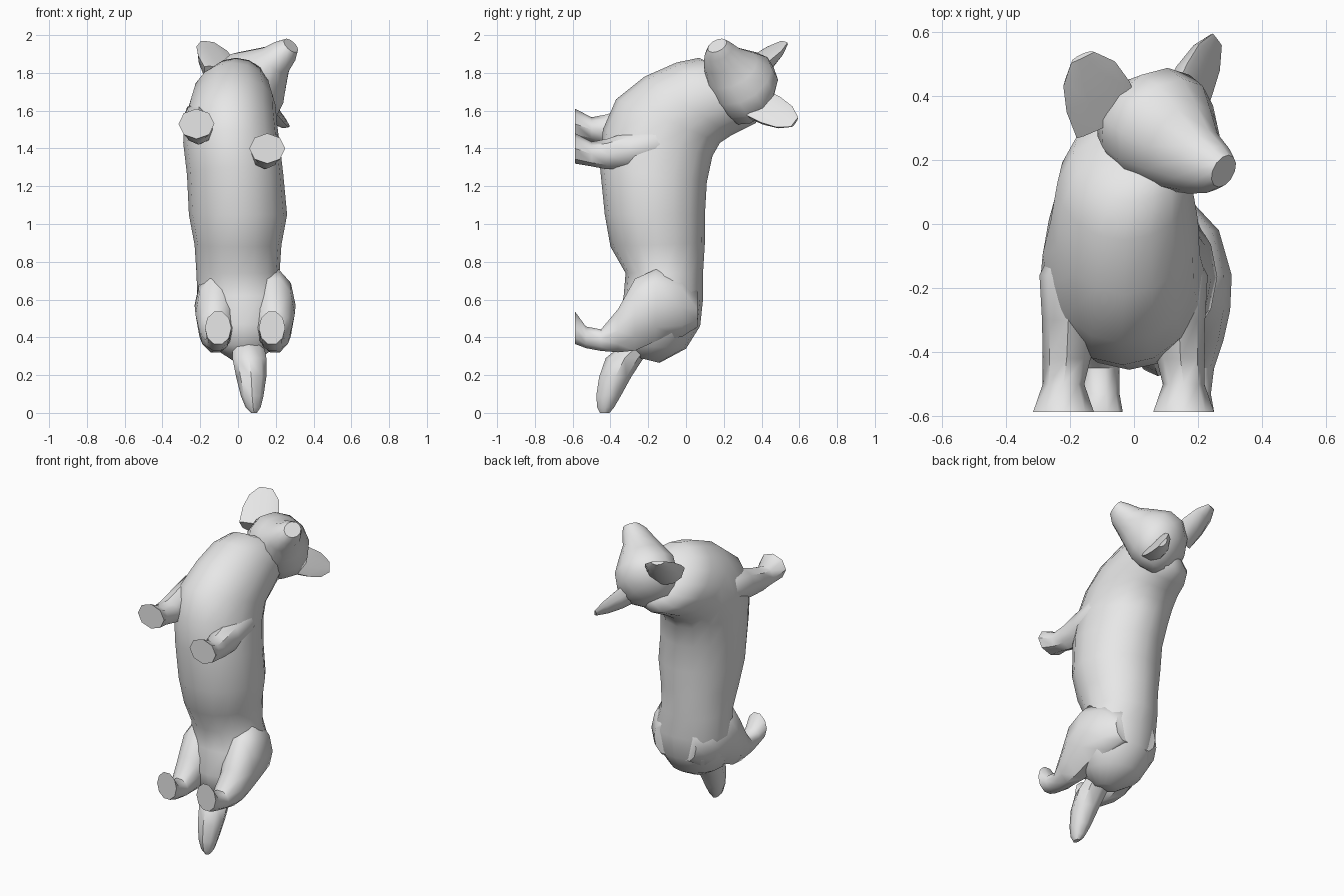
import bpy
import bmesh
import math
from mathutils import Vector

cube = bpy.data.objects.get("Cube")
if cube:
    bpy.data.objects.remove(cube, do_unlink=True)

# One plain grey for the whole animal
grey = bpy.data.materials.new("plain_grey")
grey.use_nodes = True
GREY = (0.8, 0.8, 0.8, 1)
grey.diffuse_color = GREY
grey.node_tree.nodes["Principled BSDF"].inputs["Base Color"].default_value = GREY

X, Y, Z = Vector((1, 0, 0)), Vector((0, 1, 0)), Vector((0, 0, 1))


def loft(name, rings, sides, cup=1):
    """Skin elliptical rings (centre, side axis, facing axis); cup flattens the facing half."""
    bm = bmesh.new()
    loops = []
    for centre, side, facing in rings:
        loop = []
        for i in range(sides):
            angle = math.tau * i / sides
            s = math.sin(angle)
            depth = s * cup if s > 0 else s
            loop.append(bm.verts.new(centre + side * math.cos(angle) + facing * depth))
        loops.append(loop)
    for low, high in zip(loops, loops[1:]):
        for i in range(sides):
            j = (i + 1) % sides
            bm.faces.new((low[i], low[j], high[j], high[i]))
    bm.faces.new(loops[0])
    bm.faces.new(loops[-1])
    bmesh.ops.recalc_face_normals(bm, faces=bm.faces)
    mesh = bpy.data.meshes.new(name)
    bm.to_mesh(mesh)
    bm.free()
    mesh.materials.append(grey)
    obj = bpy.data.objects.new(name, mesh)
    bpy.context.collection.objects.link(obj)
    bpy.ops.object.select_all(action="DESELECT")
    obj.select_set(True)
    bpy.context.view_layer.objects.active = obj
    bpy.ops.object.shade_smooth_by_angle(angle=math.radians(45))


def tube(name, sections, side, facing, sides=10):
    """Loft sections of (x, y, z, half width, half depth) along fixed axes."""
    rings = [(Vector((x, y, z)), side * a, facing * b) for x, y, z, a, b in sections]
    loft(name, rings, sides)


# Trunk and neck: belly y, belly z, back y, back z, middle x, half width
trunk = [
    (-.28, .30, -.14, .265, .04, .07),
    (-.34, .36, 0, .34, .03, .17),
    (-.36, .47, .075, .46, .03, .23),
    (-.33, .62, .09, .60, .03, .245),
    (-.32, .74, .09, .74, 0, .22),
    (-.40, .88, .10, .90, 0, .23),
    (-.43, 1.05, .10, 1.05, 0, .26),
    (-.455, 1.30, .11, 1.22, -.015, .255),
    (-.44, 1.50, .14, 1.36, -.035, .255),
    (-.37, 1.66, .18, 1.43, -.04, .245),
    (-.22, 1.78, .24, 1.47, -.03, .23),
    (-.05, 1.855, .30, 1.50, -.03, .21),
    (.07, 1.88, .37, 1.535, -.01, .18),
    (.17, 1.83, .39, 1.60, .02, .12),
    (.24, 1.77, .36, 1.66, .05, .06),
]
rings = []
for belly_y, belly_z, back_y, back_z, mid, half in trunk:
    belly = Vector((mid, belly_y, belly_z))
    back = Vector((mid, back_y, back_z))
    rings.append(((belly + back) / 2, X * half, (back - belly) / 2))
loft("body", rings, 16)

# Head turned to one side, running from skull to nose
gaze = Vector((.6, -.4, .65)).normalized()
head_side = gaze.cross(Y).normalized()
head_up = head_side.cross(gaze)
tube("head", [
    (-.03, .34, 1.60, .09, .08),
    (.01, .34, 1.645, .165, .14),
    (.055, .325, 1.71, .205, .178),
    (.10, .285, 1.77, .19, .185),
    (.15, .24, 1.82, .14, .15),
    (.20, .195, 1.87, .092, .11),
    (.25, .172, 1.915, .072, .082),
    (.28, .165, 1.945, .048, .055),
], head_side, head_up, 12)


# Thick upright ears with flattened fronts
def ear(name, base, tip, look, width):
    base, tip = Vector(base), Vector(tip)
    axis = tip - base
    side = axis.cross(look).normalized()
    facing = side.cross(axis).normalized()
    profile = [(0, .11, .10), (.4, .11, .08), (.75, .09, .05), (1, .04, .02)]
    rings = [(base + axis * t, side * w * width, facing * d) for t, w, d in profile]
    loft(name, rings, 10, cup=.12)


ear("right_ear", (-.08, .315, 1.82), (-.16, .52, 1.965), Vector((.3, -.4, .85)), 1)
ear("left_ear", (.165, .36, 1.65), (.26, .575, 1.54), gaze, .85)

# Short front legs with flat soles, one stepping ahead
front = [
    (.12, -.08, 1.43, .07, .08),
    (.14, -.16, 1.42, .09, .10),
    (.14, -.30, 1.39, .082, .10),
    (.145, -.42, 1.37, .075, .08),
    (.155, -.50, 1.37, .065, .065),
    (.155, -.587, 1.40, .095, .08),
]
tube("left_front_leg", front, X, Z, 8)
tube("right_front_leg", [(-.065 - x, y, z + .13, a, b) for x, y, z, a, b in front], X, Z, 8)

# Rounded thighs running down into the hind feet
hind = [
    (.12, .06, .55, .07, .10),
    (.15, -.02, .56, .115, .165),
    (.175, -.16, .57, .13, .20),
    (.19, -.27, .52, .11, .20),
    (.195, -.36, .435, .085, .12),
    (.185, -.45, .385, .065, .06),
    (.18, -.53, .40, .06, .06),
    (.18, -.587, .45, .07, .09),
]
tube("left_hind_leg", hind, X, Z)
tube("right_hind_leg", [(.075 - x, y, z, a, b) for x, y, z, a, b in hind], X, Z)

# Drooping tail
tube("tail", [
    (.05, -.21, .40, .08, .08),
    (.06, -.325, .29, .09, .10),
    (.07, -.375, .19, .08, .085),
    (.075, -.41, .09, .06, .065),
    (.08, -.425, .03, .04, .045),
    (.085, -.43, 0, .015, .025),
], X, Y, 8)
